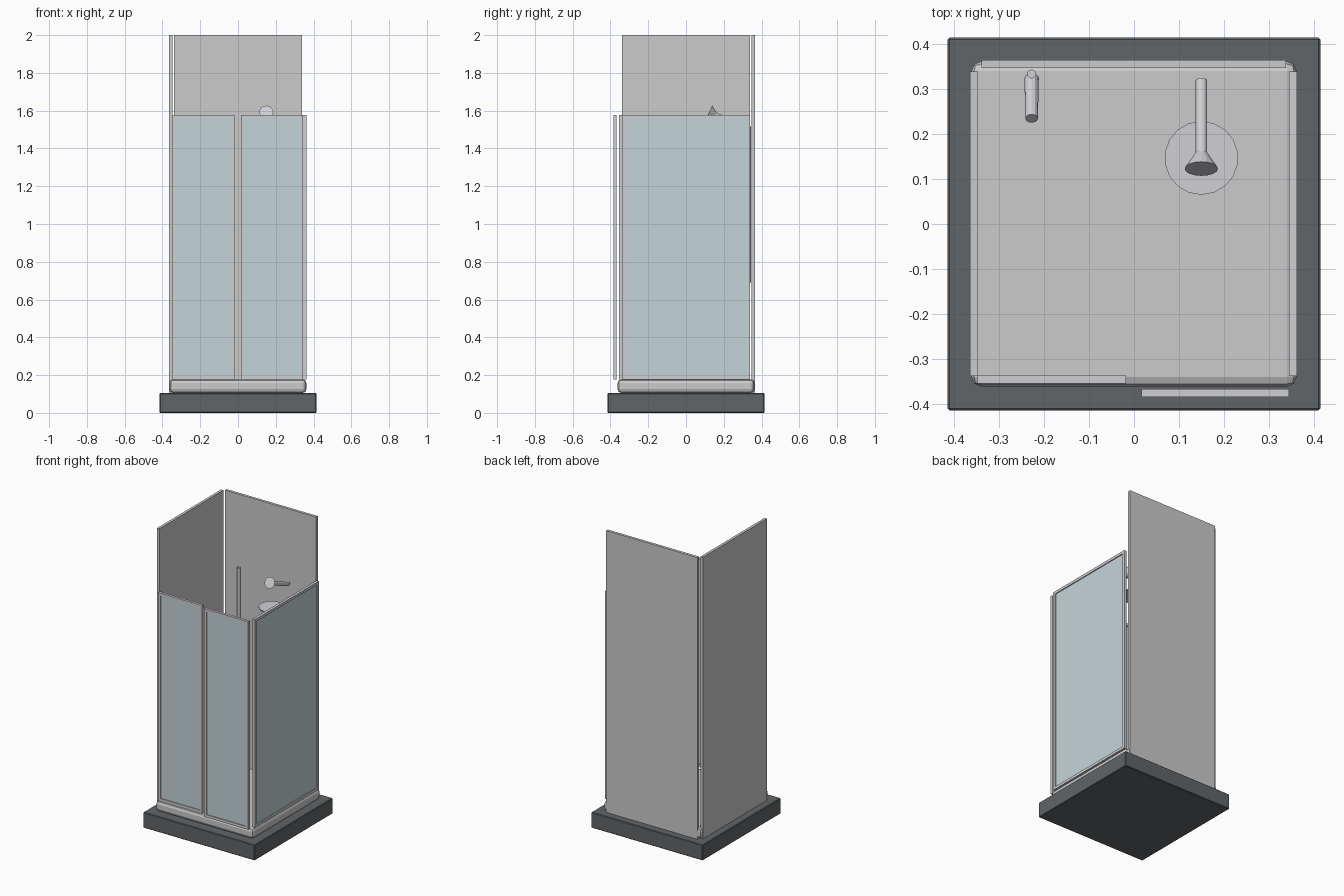
import bpy
from mathutils import Vector

if "Cube" in bpy.data.objects:
    bpy.data.objects.remove(bpy.data.objects["Cube"])


def material(name, rgb):
    m = bpy.data.materials.new(name)
    m.diffuse_color = (*rgb, 1)
    m.use_nodes = True
    m.node_tree.nodes["Principled BSDF"].inputs["Base Color"].default_value = m.diffuse_color
    return m


DARK = material("dark_stone", (0.12, 0.13, 0.14))
GLASS = material("pale_glass", (0.56, 0.66, 0.69))
METAL = material("light_metal", (0.62, 0.62, 0.66))


def box(name, lo, hi, mat=None, bevel=0, segments=1):
    lo, hi = Vector(lo), Vector(hi)
    bpy.ops.mesh.primitive_cube_add(size=1, location=(lo + hi) / 2)
    ob = bpy.context.object
    ob.name = name
    ob.scale = hi - lo
    bpy.ops.object.transform_apply(location=False, rotation=False, scale=True)
    if mat:
        ob.data.materials.append(mat)
    if bevel:
        mod = ob.modifiers.new("Bevel", 'BEVEL')
        mod.width, mod.segments = bevel, segments
    return ob


def rod(name, a, b, r1, r2, sides=12):
    """Cylinder or cone from point a (radius r1) to point b (radius r2)."""
    a, b = Vector(a), Vector(b)
    bpy.ops.mesh.primitive_cone_add(vertices=sides, radius1=r1, radius2=r2,
                                    depth=(b - a).length, location=(a + b) / 2)
    ob = bpy.context.object
    ob.name = name
    ob.rotation_euler = (b - a).to_track_quat('Z', 'Y').to_euler()
    ob.data.materials.append(METAL)
    return ob


def glazed_panel(name, lo, hi, axis):
    """Rectangular frame with a thin pane; axis is 0 (runs in x) or 1 (runs in y)."""
    w = 0.018
    for side in (0, 1):
        # upright
        a, b = list(lo), list(hi)
        if side:
            a[axis] = hi[axis] - w
        else:
            b[axis] = lo[axis] + w
        box(f"{name}_stile_{side}", a, b, METAL)
        # rail between the uprights
        a, b = list(lo), list(hi)
        a[axis] += w
        b[axis] -= w
        if side:
            a[2] = hi[2] - w
        else:
            b[2] = lo[2] + w
        box(f"{name}_rail_{side}", a, b, METAL)
    # pane in the middle of the frame
    a, b = list(lo), list(hi)
    for i in (axis, 2):
        a[i] += w
        b[i] -= w
    t = 1 - axis
    mid = (lo[t] + hi[t]) / 2
    a[t], b[t] = mid - 0.003, mid + 0.003
    box(f"{name}_pane", a, b, GLASS)


# base and tray
box("base", (-0.415, -0.415, 0), (0.415, 0.415, 0.105), DARK, 0.004)
box("tray", (-0.362, -0.362, 0.105), (0.362, 0.362, 0.178), None, 0.021, 2)

# solid walls
box("back_wall", (-0.34, 0.347, 0.105), (0.338, 0.365, 2.0))
box("left_wall", (-0.365, -0.338, 0.105), (-0.347, 0.34, 2.0))

# glazed side and sliding doors
glazed_panel("side_panel", (0.345, -0.338, 0.178), (0.363, 0.34, 1.578), 1)
glazed_panel("left_door", (-0.348, -0.355, 0.178), (-0.018, -0.337, 1.578), 0)
glazed_panel("right_door", (0.017, -0.385, 0.178), (0.345, -0.367, 1.578), 0)

# fixed shower: arm, flared head and round plate below it
rod("shower_arm", (0.15, 0.32, 1.51), (0.15, 0.155, 1.577), 0.013, 0.013)
rod("shower_head", (0.15, 0.157, 1.577), (0.15, 0.123, 1.593), 0.014, 0.037, 16)
rod("round_plate", (0.15, 0.147, 1.415), (0.15, 0.147, 1.423), 0.082, 0.082, 18)

# hand shower on its slide rail
rod("slide_rail", (-0.228, 0.334, 0.69), (-0.228, 0.334, 1.515), 0.01, 0.01)
rod("hand_shower", (-0.228, 0.325, 1.05), (-0.228, 0.235, 1.13), 0.016, 0.014)
